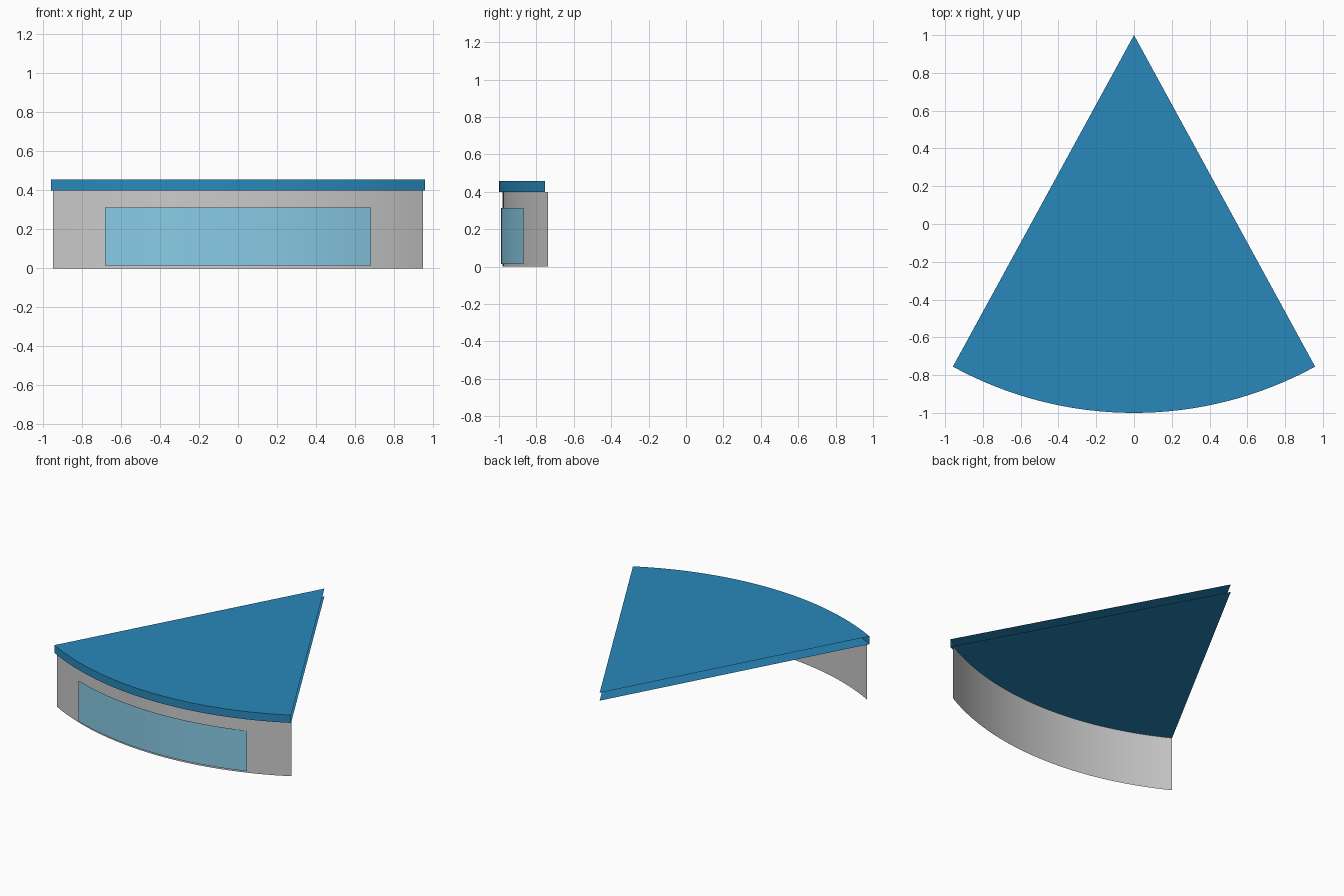
import bpy, bmesh
from math import sin, cos, radians

if "Cube" in bpy.data.objects:
    bpy.data.objects.remove(bpy.data.objects["Cube"])

APEX_Y = 1.0
SEGMENTS = 32


def material(name, rgba):
    mat = bpy.data.materials.new(name)
    mat.diffuse_color = rgba
    mat.use_nodes = True
    mat.node_tree.nodes["Principled BSDF"].inputs["Base Color"].default_value = mat.diffuse_color
    return mat


def arc_part(name, radius, half_angle, z0, z1, caps=False, mat=None):
    """Curved wall about the apex, optionally with pie-slice caps (radial sides stay open)."""
    bm = bmesh.new()
    rows = []
    for z in (z0, z1):
        row = []
        for i in range(SEGMENTS + 1):
            a = half_angle * (2 * i / SEGMENTS - 1)
            row.append(bm.verts.new((radius * sin(a), APEX_Y - radius * cos(a), z)))
        rows.append(row)
    low, high = rows
    for i in range(SEGMENTS):
        bm.faces.new((low[i], low[i + 1], high[i + 1], high[i]))
    if caps:
        tip_low = bm.verts.new((0, APEX_Y, z0))
        tip_high = bm.verts.new((0, APEX_Y, z1))
        for i in range(SEGMENTS):
            bm.faces.new((tip_low, low[i + 1], low[i]))
            bm.faces.new((tip_high, high[i], high[i + 1]))
    mesh = bpy.data.meshes.new(name)
    bm.to_mesh(mesh)
    bm.free()
    obj = bpy.data.objects.new(name, mesh)
    bpy.context.collection.objects.link(obj)
    if mat:
        mesh.materials.append(mat)
    bpy.ops.object.select_all(action='DESELECT')
    obj.select_set(True)
    bpy.context.view_layer.objects.active = obj
    bpy.ops.object.shade_smooth_by_angle(angle=radians(30))
    return obj


blue = material("blue", (0.022, 0.25, 0.5, 1.0))
glass = material("pale_glass", (0.25, 0.6, 0.8, 0.5))

# Wedge-shaped top slab
arc_part("wedge_top", 2.0, 0.5, 0.4, 0.457, caps=True, mat=blue)
# Curved front wall
arc_part("curved_wall", 1.98, 0.5, 0.0, 0.4)
# Translucent panel just in front of the wall
arc_part("glass_panel", 1.99, 0.35, 0.015, 0.313, mat=glass)
